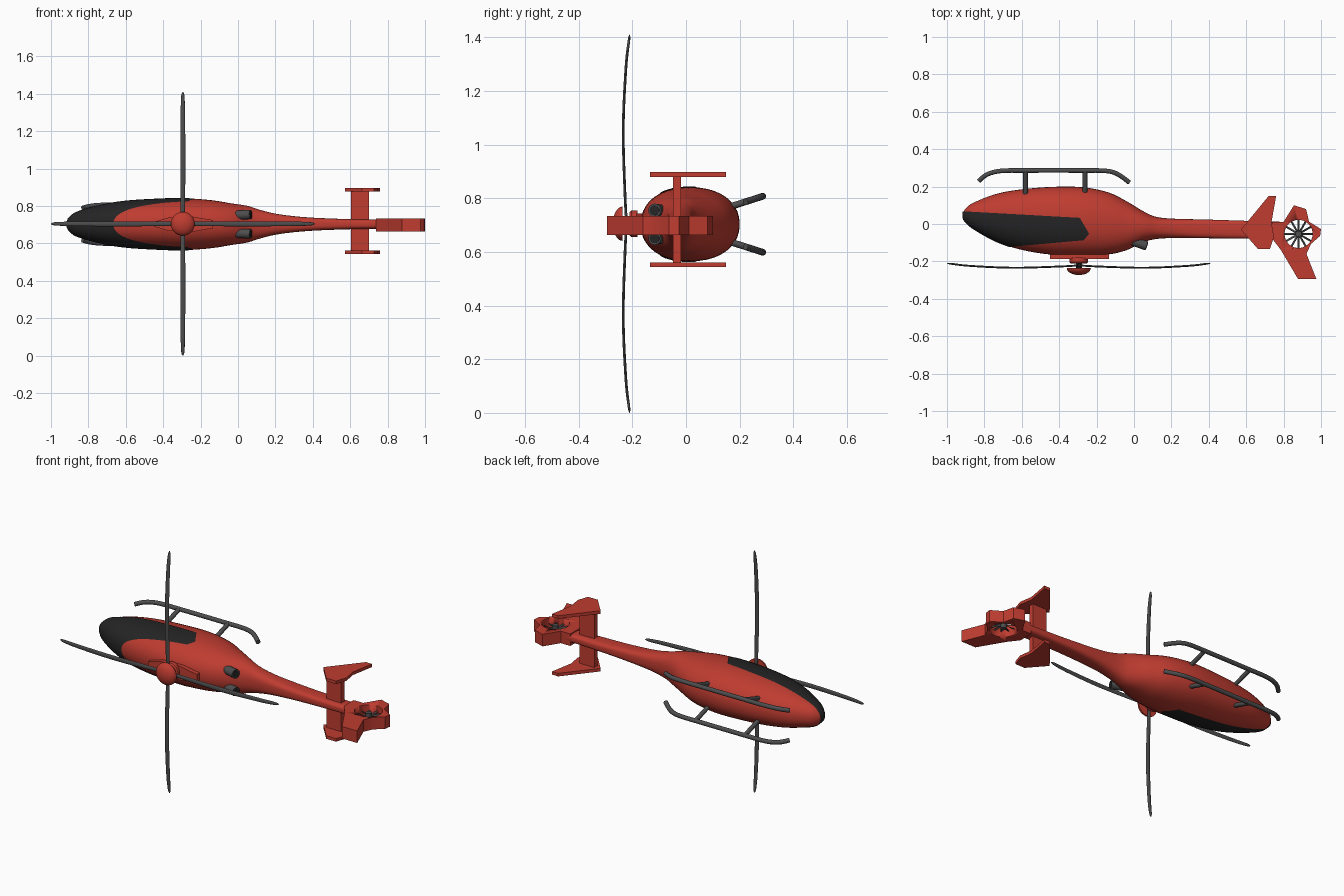
import bpy, bmesh, math
from mathutils import Vector, Matrix

if "Cube" in bpy.data.objects:
    bpy.data.objects.remove(bpy.data.objects["Cube"])

CZ = 0.703           # centre plane height
HUB = Vector((-0.295, -0.22, 0.705))


def mat(name, c):
    m = bpy.data.materials.new(name)
    m.diffuse_color = (*c, 1)
    m.use_nodes = True
    m.node_tree.nodes["Principled BSDF"].inputs["Base Color"].default_value = m.diffuse_color
    return m


RED = mat("red_paint", (0.52, 0.045, 0.03))
BLACK = mat("dark_glass", (0.018, 0.018, 0.018))
GREY = mat("dark_grey", (0.075, 0.075, 0.078))


def finish(name, bm, material, angle=35):
    bmesh.ops.recalc_face_normals(bm, faces=bm.faces)
    me = bpy.data.meshes.new(name)
    bm.to_mesh(me)
    bm.free()
    ob = bpy.data.objects.new(name, me)
    bpy.context.collection.objects.link(ob)
    me.materials.append(material)
    bpy.ops.object.select_all(action='DESELECT')
    bpy.context.view_layer.objects.active = ob
    ob.select_set(True)
    bpy.ops.object.shade_smooth_by_angle(angle=math.radians(angle))
    return ob


def loft(rings):
    bm = bmesh.new()
    vs = [[bm.verts.new(p) for p in r] for r in rings]
    n = len(vs[0])
    for a, b in zip(vs, vs[1:]):
        for i in range(n):
            bm.faces.new((a[i], a[(i + 1) % n], b[(i + 1) % n], b[i]))
    bm.faces.new(vs[0][::-1])
    bm.faces.new(vs[-1])
    return bm


def prism(pts, z0, z1):
    return loft([[(x, y, z) for x, y in pts] for z in (z0, z1)])


def box(x0, x1, y0, y1, z0, z1):
    return prism([(x0, y0), (x1, y0), (x1, y1), (x0, y1)], z0, z1)


def tube(path, r, n=12):
    rings = []
    for i, p in enumerate(path):
        t = (path[min(i + 1, len(path) - 1)] - path[max(i - 1, 0)]).normalized()
        u = t.cross(Vector((0.1, 0.3, 1))).normalized()
        w = t.cross(u)
        rings.append([p + r * (math.cos(a) * u + math.sin(a) * w)
                      for a in (math.tau * k / n for k in range(n))])
    return loft(rings)


def lathe(prof, c, n=32):
    # profile of (radius, y) turned about the rotor axis
    return loft([[(c[0] + r * math.cos(math.tau * k / n), y, c[2] + r * math.sin(math.tau * k / n))
                  for k in range(n)] for r, y in prof])


def spline(pts, steps):
    # Catmull-Rom through the control points
    pts = [Vector(p) for p in pts]
    out = []
    for i in range(len(pts) - 1):
        p0, p1, p2, p3 = pts[max(i - 1, 0)], pts[i], pts[i + 1], pts[min(i + 2, len(pts) - 1)]
        for s in range(steps):
            t = s / steps
            out.append(0.5 * (2 * p1 + (p2 - p0) * t + (2 * p0 - 5 * p1 + 4 * p2 - p3) * t * t
                              + (3 * p1 - p0 - 3 * p2 + p3) * t ** 3))
    return out + [pts[-1]]


# Fuselage sections: x, roof y, belly y, half width
SECT = [(-.914, .035, .06, .010), (-.90, .010, .083, .037), (-.86, -.025, .113, .065),
        (-.74, -.092, .160, .100), (-.61, -.136, .184, .122), (-.45, -.163, .198, .133),
        (-.28, -.169, .197, .138), (-.14, -.163, .170, .128), (-.04, -.140, .122, .112),
        (.05, -.098, .068, .098), (.12, -.080, .038, .076), (.22, -.075, .028, .053),
        (.38, -.076, .024, .036), (.60, -.078, .017, .027), (.78, -.078, .012, .025)]


def body(grow):
    cols = [spline([(s[0], s[1], s[2]) for s in SECT], 4), spline([(s[0], s[3], 0) for s in SECT], 4)]
    rings = []
    for a, b in zip(*cols):
        x, cy = a[0], (a[1] + a[2]) / 2
        hy, hz = (a[2] - a[1]) / 2 + grow, b[1] + grow
        e = 2 / (2.2 + max(0, min(1, (x - .05) / .3)))
        ring = []
        for k in range(40):
            c, s = math.cos(math.tau * k / 40), math.sin(math.tau * k / 40)
            ring.append((x - (grow if x < -.9 else 0), cy + hy * math.copysign(abs(c) ** e, c),
                         CZ + hz * math.copysign(abs(s) ** e, s)))
        rings.append(ring)
    return loft(rings)


finish("fuselage", body(0), RED, 50)

# Wraparound cockpit glass: body shell clipped to a side outline
glass = body(0.003)
outline = [(-.95, .07), (-.29, .033), (-.24, -.052), (-.27, -.088), (-.66, -.122), (-.95, -.148)]
for (x0, y0), (x1, y1) in zip(outline, outline[1:]):
    bmesh.ops.bisect_plane(glass, geom=glass.verts[:] + glass.edges[:] + glass.faces[:], dist=1e-6,
                           plane_co=(x0, y0, 0), plane_no=(-(y1 - y0), x1 - x0, 0), clear_outer=True)
finish("cockpit_glass", glass, BLACK, 50)

# Tail fin and fan housing with open duct
FAN = Vector((.88, -.053, .698))
fin = finish("tail_fin", prism(
    [(.738, .012), (.80, .012), (.855, .10), (.92, .08), (.936, .012), (1.0, -.027), (.995, -.064),
     (.946, -.107), (.922, -.16), (.975, -.294), (.877, -.294), (.786, -.14), (.738, -.077)],
    .663, .733), RED)
cut = finish("duct_cutter", prism([(FAN.x + .075 * math.cos(math.tau * k / 40),
                                    FAN.y + .075 * math.sin(math.tau * k / 40)) for k in range(40)], .6, .8), RED)
cut.hide_render = True
cut.hide_set(True)
m = fin.modifiers.new("duct", 'BOOLEAN')
m.operation, m.object, m.solver = 'DIFFERENCE', cut, 'EXACT'

# Tail fan
finish("fan_hub", prism([(FAN.x + .017 * math.cos(math.tau * k / 20),
                          FAN.y + .017 * math.sin(math.tau * k / 20)) for k in range(20)],
                        FAN.z - .026, FAN.z + .026), GREY)
for i in range(12):
    b = box(.012, .076, -.005, .005, -.002, .002)
    b.transform(Matrix.Translation(FAN) @ Matrix.Rotation(math.tau * i / 12, 4, 'Z') @ Matrix.Rotation(.6, 4, 'X'))
    finish(f"fan_blade_{i}", b, GREY)

# Stabilizer and end plates
finish("stabilizer", box(.605, .70, -.048, -.019, .55, .888), RED)
plate = [(.572, -.03), (.72, .15), (.76, .15), (.735, .01), (.748, -.07), (.727, -.134), (.663, -.134)]
for i, z in enumerate((.543, .879)):
    finish(f"end_plate_{i}", prism(plate, z, z + .018), RED)

# Skids, struts and exhausts on both sides
for side, s in (("left", -1), ("right", 1)):
    def P(x, y):
        return Vector((x, y, CZ + s * (.104 - (.285 - y) * .32)))
    run = spline([P(*p) for p in ((-.83, .23), (-.785, .265), (-.71, .284), (-.57, .286), (-.29, .286),
                                  (-.15, .284), (-.085, .265), (-.025, .222))], 4)
    finish(f"skid_{side}", tube(run, .0125), GREY)
    for name, x in (("front", -.58), ("rear", -.262)):
        finish(f"strut_{name}_{side}", tube([P(x, .14), P(x, .285)], .0125), GREY)
    a, b = Vector((-.01, -.09, CZ + s * .048)), Vector((.068, -.117, CZ + s * .052))
    finish(f"exhaust_{side}", tube([a, b], .025, 20), GREY)
    d = (b - a).normalized()
    finish(f"exhaust_mouth_{side}", tube([b, b + d * .002], .019, 20), BLACK)

# Mast fairing and rotor head
fair = [(-.45, .012), (-.37, .036), (-.24, .04), (-.135, .022)]
fair = fair + [(x, -z) for x, z in fair[::-1]]
finish("mast_fairing", loft([[(x, y, CZ + z) for x, z in fair] for y in (-.14, -.187)]), RED)
finish("mast_base", lathe([(.05, -.18), (.05, -.203), (.044, -.21)], HUB), RED)
finish("mast", lathe([(.016, -.2), (.016, -.24)], HUB), GREY)
dome = [(.064 * math.cos(a), -.236 - .037 * math.sin(a)) for a in (math.pi / 2 * k / 8 for k in range(8))]
finish("rotor_cap", lathe(dome + [(.003, -.273)], HUB), RED)

# Four arched rotor blades: radius, y, half width
blade = spline([(.0, -.221, .009), (.1, -.227, .012), (.35, -.234, .0135), (.58, -.224, .012),
                (.68, -.213, .009), (.705, -.21, .002)], 5)
for i in range(4):
    bm = loft([[(r, y - HUB.y + .005 * min(1, w / .009) * math.sin(math.tau * k / 12),
                 w * math.cos(math.tau * k / 12)) for k in range(12)] for r, y, w in blade])
    bm.transform(Matrix.Translation(HUB) @ Matrix.Rotation(math.pi / 2 * i, 4, 'Y'))
    finish(f"rotor_blade_{i}", bm, GREY, 60)
